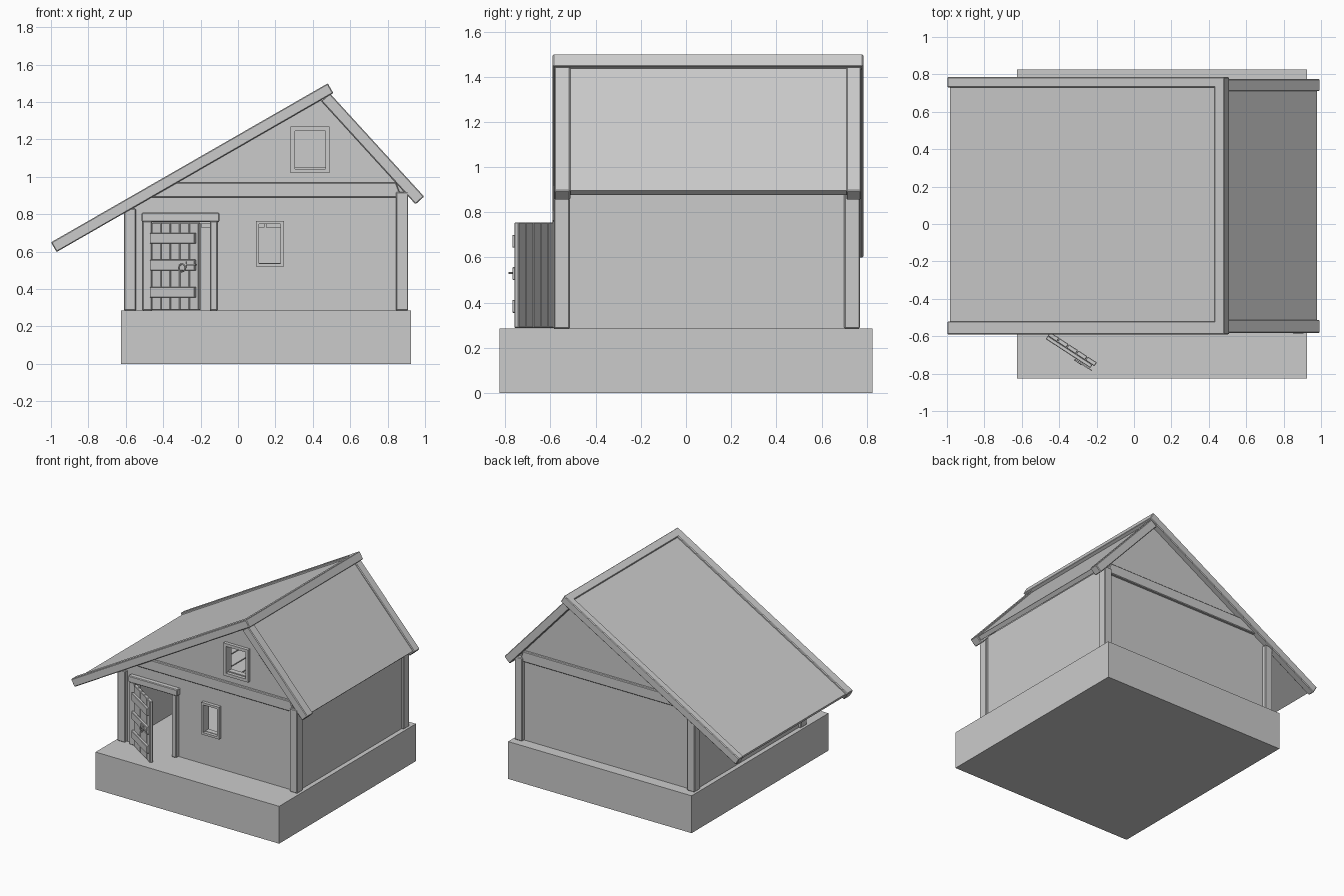
import bpy, bmesh
from math import radians, sin, cos, pi
from mathutils import Matrix, Vector

if "Cube" in bpy.data.objects:
    bpy.data.objects.remove(bpy.data.objects["Cube"])


def prism(name, pts, y0, y1, bevel=0.0):
    """Extrude an xz profile along y."""
    bm = bmesh.new()
    f = bm.faces.new([bm.verts.new((x, y0, z)) for x, z in pts])
    ext = bmesh.ops.extrude_face_region(bm, geom=[f])
    verts = [g for g in ext["geom"] if isinstance(g, bmesh.types.BMVert)]
    bmesh.ops.translate(bm, vec=(0, y1 - y0, 0), verts=verts)
    bmesh.ops.recalc_face_normals(bm, faces=bm.faces)
    me = bpy.data.meshes.new(name)
    bm.to_mesh(me)
    bm.free()
    ob = bpy.data.objects.new(name, me)
    bpy.context.collection.objects.link(ob)
    if bevel:
        m = ob.modifiers.new("bevel", "BEVEL")
        m.width, m.segments = bevel, 1
    return ob


def box(name, x0, x1, y0, y1, z0, z1, bevel=0.0):
    return prism(name, [(x0, z0), (x1, z0), (x1, z1), (x0, z1)], y0, y1, bevel)


def slab(name, top, bottom, t0, t1, y0, y1, bevel=0.0):
    """Sloped board along the line top->bottom, between depths t0 and t1 below it."""
    a, b = Vector(top), Vector(bottom)
    d = (b - a).normalized()
    n = Vector((d.y, -d.x))
    if n.y > 0:
        n = -n
    pts = [a + n * t0, b + n * t0, b + n * t1, a + n * t1]
    return prism(name, [tuple(p) for p in pts], y0, y1, bevel)


FLOOR = 0.285
B = 0.005

# stone base
box("base", -0.625, 0.925, -0.825, 0.825, 0, FLOOR)

# gable walls, following the underside of both roof slopes
gable = [(-0.59, FLOOR), (0.89, FLOOR), (0.89, 0.925), (0.445, 1.415), (-0.59, 0.825)]
front = prism("front_wall", gable, -0.555, -0.515)
prism("back_wall", gable, 0.70, 0.74)
box("left_wall", -0.59, -0.55, -0.52, 0.705, FLOOR, 0.83)
box("right_wall", 0.85, 0.89, -0.52, 0.705, FLOOR, 0.93)

# openings for door and windows
for i, (x0, x1, z0, z1) in enumerate([(-0.46, -0.15, FLOOR - 0.05, 0.76),
                                      (0.11, 0.23, 0.54, 0.75),
                                      (0.305, 0.47, 1.05, 1.25)]):
    c = box(f"opening_cutter_{i}", x0, x1, -0.7, -0.4, z0, z1)
    c.hide_render = True
    c.hide_set(True)
    c.display_type = "WIRE"
    m = front.modifiers.new("opening", "BOOLEAN")
    m.operation, m.object, m.solver = "DIFFERENCE", c, "EXACT"

# corner posts and gable cross beams
for side, y0, y1, by0, by1 in [("front", -0.585, -0.515, -0.575, -0.52),
                               ("back", 0.70, 0.77, 0.705, 0.76)]:
    box(f"{side}_left_post", -0.61, -0.545, y0, y1, FLOOR, 0.83, B)
    box(f"{side}_right_post", 0.845, 0.91, y0, y1, FLOOR, 0.92, B)
    prism(f"{side}_cross_beam", [(-0.47, 0.89), (0.875, 0.89), (0.845, 0.97), (-0.33, 0.97)],
          by0, by1, B)

# left roof slope: bargeboards, ridge board and recessed panel
LT, LB = (0.48, 1.50), (-1.0, 0.65)
slab("left_front_bargeboard", LT, LB, 0, 0.06, -0.59, -0.52, B)
slab("left_back_bargeboard", LT, LB, 0, 0.06, 0.73, 0.785, B)
slab("ridge_board", LT, (0.43, 1.4713), 0, 0.06, -0.588, 0.783, 0.003)
slab("left_roof_panel", (0.47, 1.494), (-0.99, 0.656), 0.014, 0.045, -0.525, 0.735)

# right roof slope
RT, RB = (0.49, 1.448), (0.995, 0.895)
slab("right_front_bargeboard", RT, RB, 0, 0.062, -0.583, -0.512, B)
slab("right_back_bargeboard", RT, RB, 0, 0.062, 0.71, 0.775, B)
slab("right_roof_panel", RT, (0.987, 0.904), 0.01, 0.042, -0.52, 0.715)

# attic floor planks
n = 12
for i in range(n):
    w = 1.39 / n
    x = -0.545 + i * w
    box(f"attic_plank_{i}", x, x + w - 0.008, -0.515, 0.70, 0.73, 0.752)

# door frame
box("door_left_jamb", -0.51, -0.46, -0.588, -0.51, FLOOR, 0.765, B)
box("door_right_jamb", -0.15, -0.11, -0.588, -0.51, FLOOR, 0.765, B)
box("door_lintel", -0.515, -0.10, -0.592, -0.51, 0.76, 0.81, B)


# window frames
def window(name, x0, x1, z0, z1, t):
    y0, y1 = -0.58, -0.51
    box(name + "_left", x0, x0 + t, y0, y1, z0, z1)
    box(name + "_right", x1 - t, x1, y0, y1, z0, z1)
    box(name + "_sill", x0 + t, x1 - t, y0, y1, z0, z0 + t)
    box(name + "_head", x0 + t, x1 - t, y0, y1, z1 - t, z1)


window("lower_window_frame", 0.095, 0.245, 0.52, 0.765, 0.017)
window("upper_window_frame", 0.282, 0.49, 1.02, 1.268, 0.022)

# door built at its hinge, then swung open
door = []
for i in range(5):
    door.append(box(f"door_plank_{i}", i * 0.06, i * 0.06 + 0.058, -0.012, 0.012,
                    FLOOR + 0.003, 0.755, 0.003))
for i, z in enumerate((0.355, 0.5, 0.643)):
    door.append(box(f"door_batten_{i}", 0.0, 0.285, -0.032, -0.011, z, z + 0.057, 0.003))
door.append(box("door_lock_plate", 0.19, 0.235, -0.037, -0.03, 0.512, 0.548))
door.append(box("door_latch", 0.20, 0.30, -0.042, -0.036, 0.527, 0.535))
bpy.ops.mesh.primitive_torus_add(major_radius=0.02, minor_radius=0.004, major_segments=16,
                                 minor_segments=6, location=(0.212, -0.042, 0.513),
                                 rotation=(pi / 2, 0, 0))
ring = bpy.context.object
ring.name = "door_ring_handle"
bpy.ops.object.shade_smooth()
bpy.context.view_layer.update()
door.append(ring)
swing = Matrix.Translation((-0.455, -0.588, 0)) @ Matrix.Rotation(radians(-33), 4, "Z")
for ob in door:
    ob.matrix_world = swing @ ob.matrix_world
